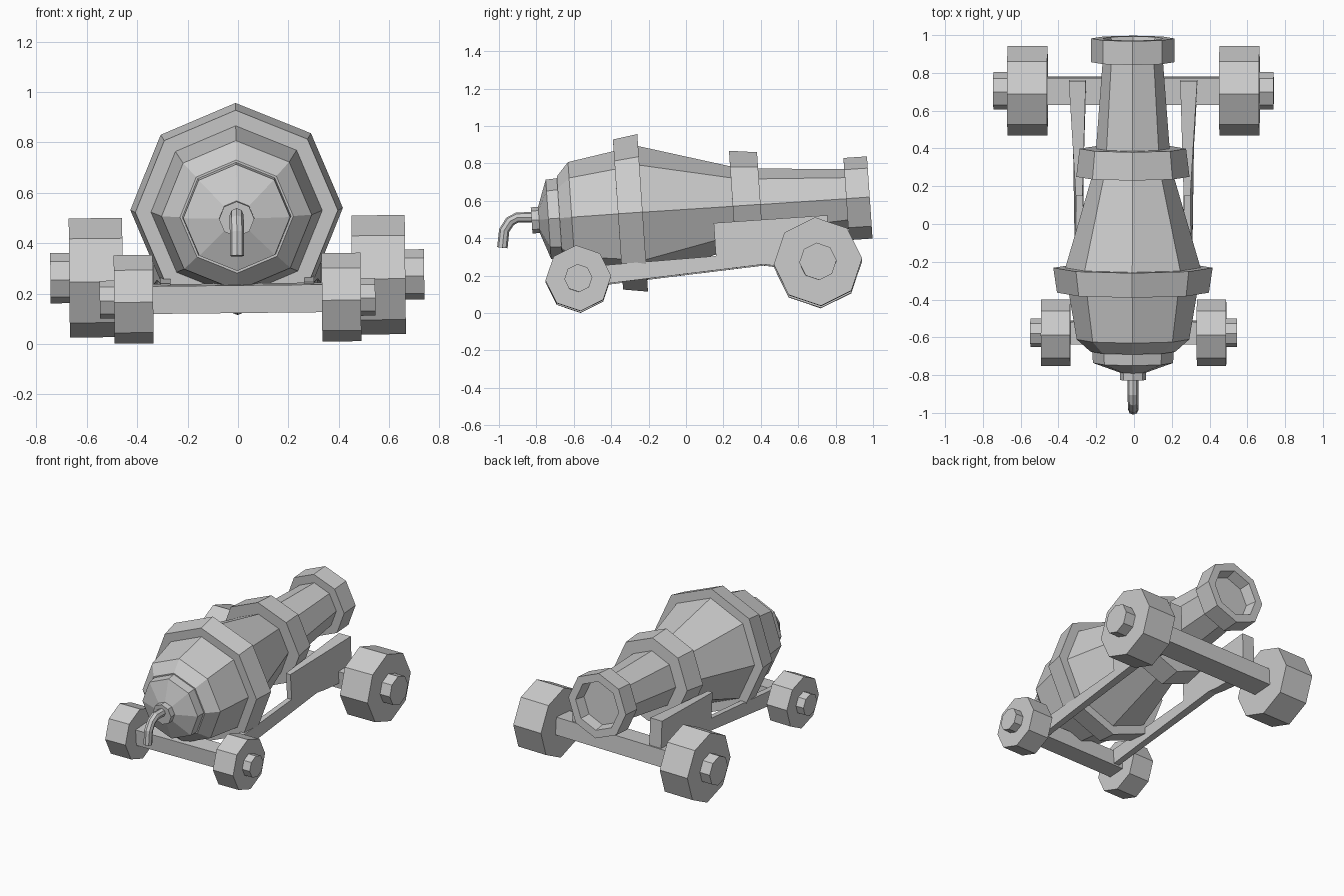
import bpy, bmesh
from math import sin, cos, pi, atan, radians
from mathutils import Matrix, Vector

if "Cube" in bpy.data.objects:
    bpy.data.objects.remove(bpy.data.objects["Cube"])

# The whole model pitches up toward the muzzle and rolls very slightly
TILT = Matrix.Rotation(radians(-0.6), 4, 'Y') @ Matrix.Rotation(atan(0.068), 4, 'X')
AXIS_Z, AXLE_Z = 0.55, 0.22


def finish(name, bm):
    bmesh.ops.recalc_face_normals(bm, faces=bm.faces)
    bm.transform(TILT)
    me = bpy.data.meshes.new(name)
    bm.to_mesh(me)
    bm.free()
    ob = bpy.data.objects.new(name, me)
    bpy.context.collection.objects.link(ob)
    return ob


def lathe(name, profile, point, sides=8):
    """Revolve (position, radius) pairs; point() maps (pos, u, v) to space."""
    bm = bmesh.new()
    rings = []
    for p, r in profile:
        rings.append([bm.verts.new(point(p, r * sin(2 * pi * i / sides),
                                         r * cos(2 * pi * i / sides)))
                      for i in range(sides)])
    for a, b in zip(rings, rings[1:]):
        for i in range(sides):
            j = (i + 1) % sides
            bm.faces.new((a[i], a[j], b[j], b[i]))
    bm.faces.new(rings[0])
    bm.faces.new(rings[-1])
    return finish(name, bm)


def box(name, size, center):
    bm = bmesh.new()
    bmesh.ops.create_cube(bm, size=1)
    bm.transform(Matrix.Translation(center) @ Matrix.Diagonal((*size, 1)))
    return finish(name, bm)


# Barrel with knob, breech, two bands, muzzle ring and shallow bore
barrel = [(-0.79, 0.07), (-0.75, 0.07), (-0.75, 0.072), (-0.70, 0.212), (-0.64, 0.216),
          (-0.64, 0.225), (-0.575, 0.298), (-0.327, 0.34), (-0.327, 0.402),
          (-0.195, 0.422), (-0.195, 0.358), (0.288, 0.217), (0.288, 0.30),
          (0.437, 0.282), (0.437, 0.195), (0.896, 0.16), (0.896, 0.22),
          (1.022, 0.22), (1.022, 0.165), (0.95, 0.15)]
lathe("barrel", barrel, lambda p, u, v: (u, p, AXIS_Z + v))

# Bent fuse at the breech
path = [(-0.775, 0.565), (-0.865, 0.571), (-0.905, 0.553), (-0.94, 0.506), (-0.956, 0.415)]
bm = bmesh.new()
pts = [Vector((0, y, z)) for y, z in path]
rings = []
for k, p in enumerate(pts):
    t = (pts[min(k + 1, len(pts) - 1)] - pts[max(k - 1, 0)]).normalized()
    n = t.cross(Vector((1, 0, 0)))
    rings.append([bm.verts.new(p + 0.028 * (Vector((cos(a), 0, 0)) + n * sin(a)))
                  for a in [i * pi / 4 for i in range(8)]])
for a, b in zip(rings, rings[1:]):
    for i in range(8):
        bm.faces.new((a[i], a[(i + 1) % 8], b[(i + 1) % 8], b[i]))
bm.faces.new(rings[0])
bm.faces.new(rings[-1])
finish("fuse", bm)

# Axles
box("front_axle", (0.72, 0.12, 0.11), (0, -0.562, AXLE_Z))
box("rear_axle", (0.96, 0.145, 0.12), (0, 0.722, AXLE_Z))

# Carriage side profile: (y, z, inner x, outer x)
cheek = [(-0.55, 0.175, 0.265, 0.305), (0.43, 0.228, 0.265, 0.32),
         (0.50, 0.215, 0.265, 0.325), (0.78, 0.18, 0.25, 0.34),
         (0.79, 0.467, 0.25, 0.34), (0.18, 0.467, 0.268, 0.303),
         (0.18, 0.29, 0.268, 0.303), (-0.55, 0.28, 0.265, 0.305)]

for side, s in (("left", -1), ("right", 1)):
    # Wheels with hubs: octagonal, stepped along x
    for end, y, x0, x1, x2, r, hub in (("front", -0.562, 0.335, 0.49, 0.547, 0.176, 0.075),
                                       ("rear", 0.722, 0.455, 0.667, 0.742, 0.237, 0.10)):
        lathe(f"{end}_{side}_wheel", [(x0, r), (x1, r), (x1, hub), (x2, hub)],
              lambda p, u, v: (s * p, y + u, AXLE_Z + v))
    # Side cheek
    bm = bmesh.new()
    inner = [bm.verts.new((s * xi, y, z)) for y, z, xi, xo in cheek]
    outer = [bm.verts.new((s * xo, y, z)) for y, z, xi, xo in cheek]
    n = len(cheek)
    for i in range(n):
        j = (i + 1) % n
        bm.faces.new((inner[i], inner[j], outer[j], outer[i]))
    bm.faces.new(inner)
    bm.faces.new(outer)
    finish(f"{side}_carriage_cheek", bm)
